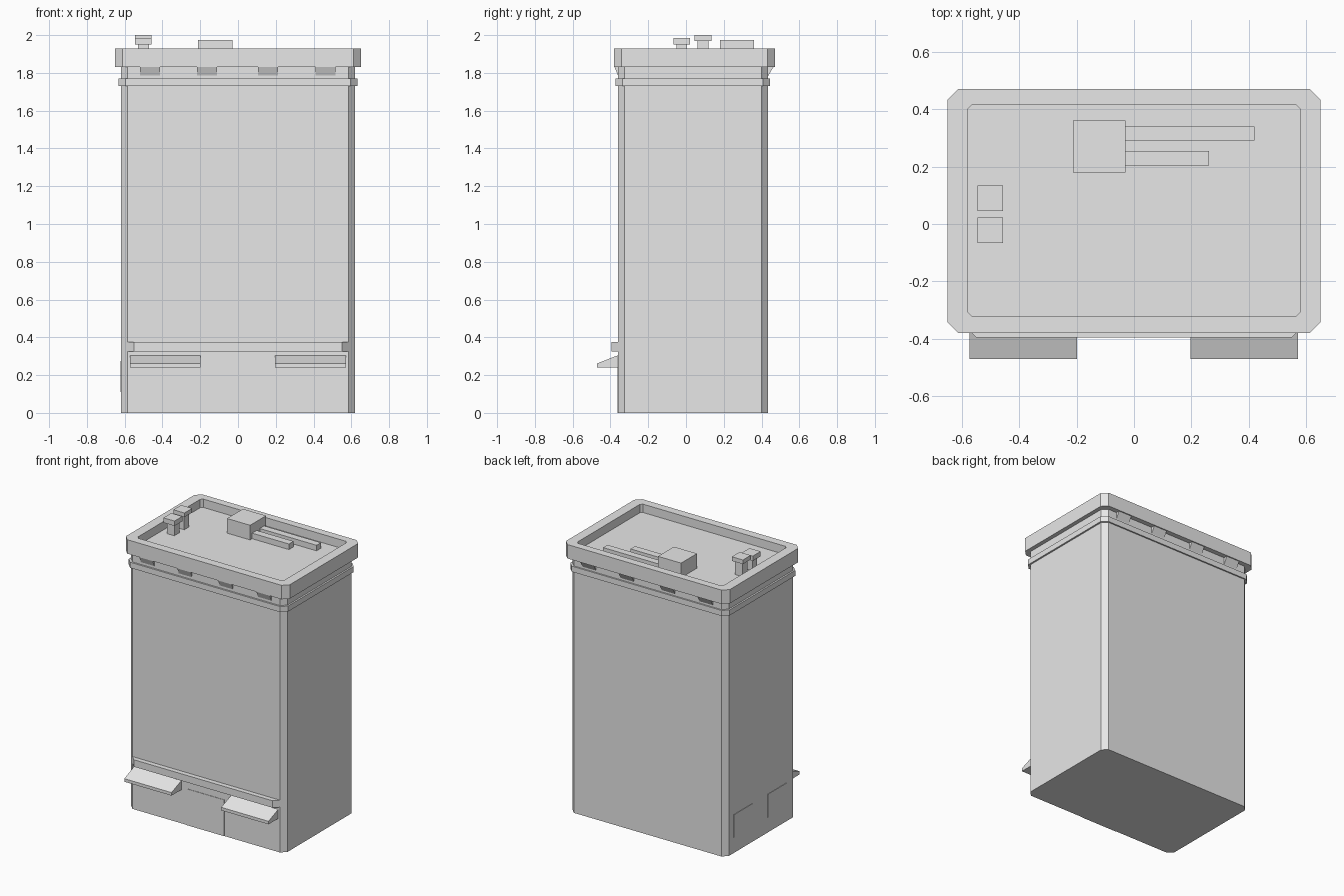
import bpy
import bmesh

cube = bpy.data.objects.get("Cube")
if cube:
    bpy.data.objects.remove(cube, do_unlink=True)

# One plain concrete colour for the whole building
GREY = (0.8, 0.8, 0.8, 1.0)
concrete = bpy.data.materials.new("concrete_grey")
concrete.use_nodes = True
concrete.diffuse_color = GREY
concrete.node_tree.nodes["Principled BSDF"].inputs["Base Color"].default_value = GREY


def finish(name, bm):
    bmesh.ops.recalc_face_normals(bm, faces=bm.faces)
    mesh = bpy.data.meshes.new(name)
    bm.to_mesh(mesh)
    bm.free()
    mesh.materials.append(concrete)
    obj = bpy.data.objects.new(name, mesh)
    bpy.context.collection.objects.link(obj)
    return obj


def outline(x, y0, y1, c):
    """Rectangle with cut corners, symmetric in x."""
    return [(x - c, y0), (x, y0 + c), (x, y1 - c), (x - c, y1),
            (c - x, y1), (-x, y1 - c), (-x, y0 + c), (c - x, y0)]


def loft(name, rings, cap=True):
    """Stack of (outline points, z) rings joined by side walls."""
    bm = bmesh.new()
    loops = [[bm.verts.new((x, y, z)) for x, y in pts] for pts, z in rings]
    for a, b in zip(loops, loops[1:]):
        for i in range(len(a)):
            j = (i + 1) % len(a)
            bm.faces.new((a[i], a[j], b[j], b[i]))
    if cap:
        bm.faces.new(loops[0])
        bm.faces.new(loops[-1])
    return finish(name, bm)


def box(name, x, y, z):
    pts = [(x[0], y[0]), (x[1], y[0]), (x[1], y[1]), (x[0], y[1])]
    return loft(name, [(pts, z[0]), (pts, z[1])])


def extrude_x(name, profile, x0, x1):
    """Side profile of (y, z) points swept along x."""
    bm = bmesh.new()
    face = bm.faces.new([bm.verts.new((x0, y, z)) for y, z in profile])
    ext = bmesh.ops.extrude_face_region(bm, geom=[face])["geom"]
    moved = [v for v in ext if isinstance(v, bmesh.types.BMVert)]
    bmesh.ops.translate(bm, verts=moved, vec=(x1 - x0, 0, 0))
    # The source face is kept as the closing cap
    return finish(name, bm)


# Main tower and the ledge band near its top
body = outline(0.62, -0.36, 0.435, 0.035)
loft("tower_body", [(body, 0), (body, 1.84)])
ledge = outline(0.632, -0.372, 0.445, 0.037)
loft("ledge_band", [(ledge, 1.73), (ledge, 1.77)])

# Overhanging roof with a parapet and sunken deck
rim = outline(0.65, -0.38, 0.47, 0.038)
well = outline(0.58, -0.32, 0.415, 0.015)
loft("roof_parapet", [(rim, 1.83), (rim, 1.93), (well, 1.93), (well, 1.87)])

# Wedge brackets under the roof, front and back
for i, x in enumerate((-0.465, -0.165, 0.16, 0.463)):
    for side, wall, tip in (("front", -0.355, -0.378), ("back", 0.43, 0.462)):
        extrude_x(f"{side}_bracket_{i + 1}",
                  [(wall, 1.775), (tip, 1.83), (wall, 1.83)],
                  x - 0.053, x + 0.053)

# Rooftop machine room with two low ducts
box("machine_room", (-0.213, -0.03), (0.18, 0.36), (1.87, 1.975))
box("long_duct", (-0.03, 0.42), (0.29, 0.34), (1.87, 1.91))
box("short_duct", (-0.03, 0.262), (0.203, 0.255), (1.87, 1.91))

# Capped vents
for name, y, cap, top in (("front", -0.022, 1.95, 1.985), ("back", 0.09, 1.97, 2.0)):
    box(name + "_vent_stem", (-0.53, -0.47), (y - 0.028, y + 0.028), (1.87, cap))
    box(name + "_vent_cap", (-0.545, -0.457), (y - 0.044, y + 0.044), (cap, top))

# Sign band across the front with angled ends
band = [(-0.585, -0.355), (-0.585, -0.36), (-0.55, -0.395),
        (0.55, -0.395), (0.585, -0.36), (0.585, -0.355)]
loft("front_sign_band", [(band, 0.325), (band, 0.375)])

# Sloping awnings either side of the entrance
awning = [(-0.355, 0.307), (-0.47, 0.262), (-0.47, 0.24), (-0.355, 0.24)]
extrude_x("right_awning", awning, -0.573, -0.198)
extrude_x("left_awning", awning, 0.196, 0.571)

# Entrance and side window panels
box("entrance_panel", (-0.15, 0.145), (-0.363, -0.355), (0, 0.26))
for name, y in (("back", 0.238), ("front", -0.145)):
    box(name + "_side_window", (-0.623, -0.615), (y - 0.107, y + 0.107), (0.11, 0.275))
